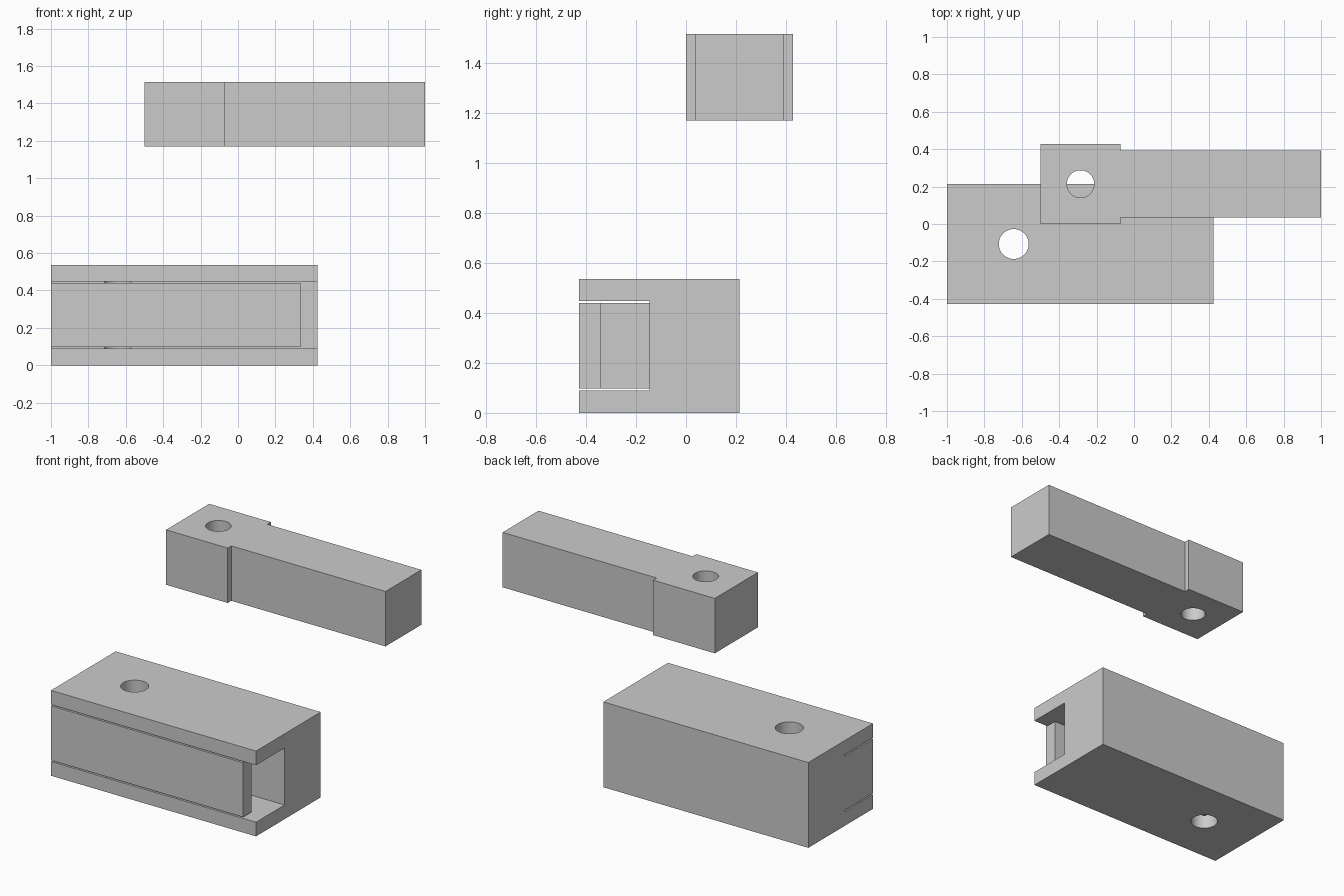
import bpy, bmesh

if "Cube" in bpy.data.objects:
    bpy.data.objects.remove(bpy.data.objects["Cube"])

def prism(name, outline, z0, z1):
    """Extrude an x-y outline from z0 to z1."""
    bm = bmesh.new()
    face = bm.faces.new([bm.verts.new((x, y, z0)) for x, y in outline])
    ext = bmesh.ops.extrude_face_region(bm, geom=[face])
    for v in ext["geom"]:
        if isinstance(v, bmesh.types.BMVert):
            v.co.z = z1
    bmesh.ops.recalc_face_normals(bm, faces=bm.faces[:])
    mesh = bpy.data.meshes.new(name)
    bm.to_mesh(mesh)
    bm.free()
    obj = bpy.data.objects.new(name, mesh)
    bpy.context.collection.objects.link(obj)
    return obj

def box(name, x0, x1, y0, y1, z0, z1):
    return prism(name, [(x0, y0), (x1, y0), (x1, y1), (x0, y1)], z0, z1)

def bore(x, y, r, z0, z1):
    bpy.ops.mesh.primitive_cylinder_add(vertices=64, radius=r, depth=z1 - z0,
                                        location=(x, y, (z0 + z1) / 2))
    return bpy.context.object

def cut(obj, cutter):
    mod = obj.modifiers.new("cut", 'BOOLEAN')
    mod.operation, mod.solver, mod.object = 'DIFFERENCE', 'EXACT', cutter
    cutter.hide_render = True
    bpy.context.view_layer.objects.active = obj
    bpy.ops.object.modifier_apply(modifier=mod.name)
    bpy.data.objects.remove(cutter)

def finish(obj):
    bpy.ops.object.select_all(action='DESELECT')
    obj.select_set(True)
    bpy.context.view_layer.objects.active = obj
    bpy.ops.object.shade_smooth_by_angle()

# Housing block with a slot along its front
housing = box("housing", -1, 0.425, -0.428, 0.214, 0, 0.536)

# Thin gaps above and below the spring finger
for z0, z1 in ((0.089, 0.097), (0.439, 0.447)):
    cut(housing, box("gap_cutter", -1.1, 0.5, -0.5, -0.145, z0, z1))

# Channel behind the finger, opening around its free end
channel = [(-0.285, -0.342), (0.335, -0.342), (0.335, -0.5),
           (0.5, -0.5), (0.5, -0.145), (-0.285, -0.145)]
cut(housing, prism("channel_cutter", channel, 0.089, 0.447))
cut(housing, bore(-0.643, -0.107, 0.08, -0.1, 0.7))
finish(housing)

# Loose sliding bar with a wider square head
half = [(1, 0.178), (-0.072, 0.178), (-0.072, 0.214), (-0.5, 0.214)]
outline = [(x, 0.214 + y) for x, y in half] + [(x, 0.214 - y) for x, y in reversed(half)]
bar = prism("sliding_bar", outline, 1.17, 1.515)
cut(bar, bore(-0.286, 0.214, 0.073, 1.0, 1.7))
finish(bar)
